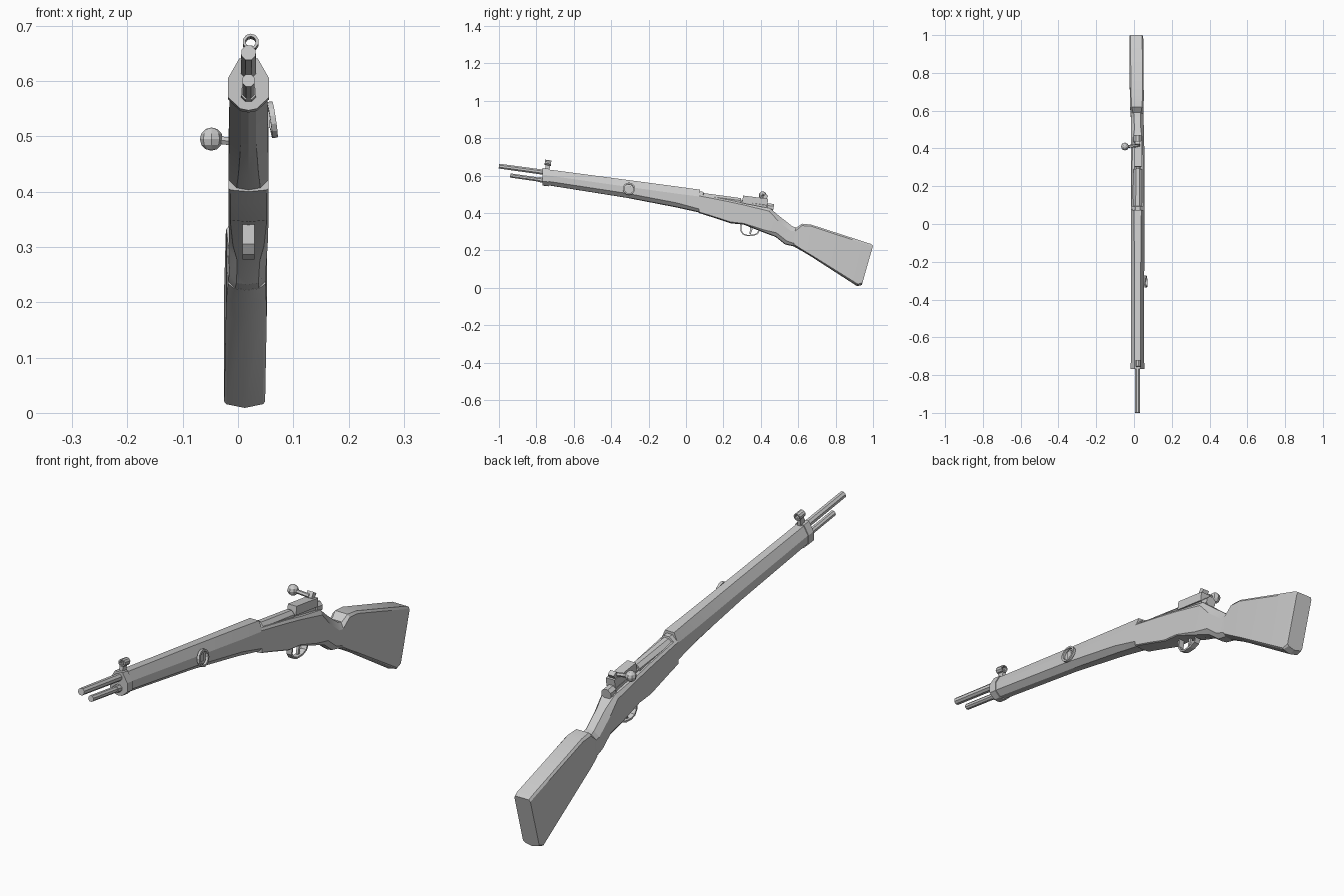
import bpy, bmesh, math
from mathutils import Vector, Matrix

if "Cube" in bpy.data.objects:
    bpy.data.objects.remove(bpy.data.objects["Cube"])

CX = 0.019  # middle of the gun across x

grey = bpy.data.materials.new("light_grey")
grey.use_nodes = True
colour = (0.6, 0.6, 0.6, 1)
grey.diffuse_color = colour
grey.node_tree.nodes["Principled BSDF"].inputs["Base Color"].default_value = colour


def finish(name, bm, smooth=None):
    bmesh.ops.recalc_face_normals(bm, faces=bm.faces)
    mesh = bpy.data.meshes.new(name)
    bm.to_mesh(mesh)
    bm.free()
    mesh.materials.append(grey)
    ob = bpy.data.objects.new(name, mesh)
    bpy.context.collection.objects.link(ob)
    if smooth:
        bpy.ops.object.select_all(action="DESELECT")
        ob.select_set(True)
        bpy.context.view_layer.objects.active = ob
        bpy.ops.object.shade_smooth_by_angle(angle=math.radians(smooth))
    return ob


def loft(name, rings, closed=False, smooth=None):
    """Skin a list of equal-length point rings."""
    bm = bmesh.new()
    loops = [[bm.verts.new(p) for p in ring] for ring in rings]
    pairs = list(zip(loops, loops[1:]))
    if closed:
        pairs.append((loops[-1], loops[0]))
    else:
        bm.faces.new(loops[0])
        bm.faces.new(loops[-1])
    n = len(loops[0])
    for a, b in pairs:
        for i in range(n):
            j = (i + 1) % n
            bm.faces.new((a[i], a[j], b[j], b[i]))
    return finish(name, bm, smooth)


def rod(name, stations, sides=8, smooth=None):
    """Turned part through (point, radius) stations."""
    axis = (Vector(stations[-1][0]) - Vector(stations[0][0])).normalized()
    turn = axis.to_track_quat("Z", "X")
    angles = [math.tau * (i + 0.5) / sides for i in range(sides)]
    rings = [[Vector(p) + turn @ Vector((r * math.cos(a), r * math.sin(a), 0))
              for a in angles] for p, r in stations]
    return loft(name, rings, smooth=smooth)


def ring(name, centre, axis, major, width, depth, sides=12):
    """Square-sectioned ring around an axis."""
    turn = Vector(axis).to_track_quat("Z", "X")
    rings = []
    for i in range(sides):
        a = math.tau * i / sides
        rings.append([Vector(centre) + turn @ Vector((r * math.cos(a), r * math.sin(a), h))
                      for r, h in ((major, -depth), (major, depth),
                                   (major - width, depth), (major - width, -depth))])
    return loft(name, rings, closed=True)


def box(name, centre, size, tilt=0.0):
    bm = bmesh.new()
    mat = (Matrix.Translation(centre) @ Matrix.Rotation(tilt, 4, "X")
           @ Matrix.Diagonal((*size, 1)))
    bmesh.ops.create_cube(bm, size=1, matrix=mat)
    return finish(name, bm)


def section(top, bottom, half, flat_top, flat_bottom, hi, lo, cx=CX):
    """Chamfered cross-section between a top and a bottom (y, z) point."""
    t, b = Vector((0, *top)), Vector((0, *bottom))
    right = [(flat_top, 1), (1, hi), (1, lo), (flat_bottom, 0.03)]
    outline = right + [(0, 0)] + [(-x, f) for x, f in reversed(right)]
    return [b.lerp(t, f) + Vector((cx + x * half, 0, 0)) for x, f in outline]


# Wooden fore-end with its handguard
fore = (0.45, 0.4, 0.62, 0.25)
loft("fore_end", [
    section((-0.76, 0.636), (-0.76, 0.552), 0.034, *fore),
    section((-0.32, 0.578), (-0.32, 0.482), 0.035, *fore),
    section((-0.05, 0.542), (-0.05, 0.43), 0.036, 0.5, 0.5, 0.66, 0.22),
    section((0.075, 0.525), (0.075, 0.402), 0.036, 0.55, 0.6, 0.7, 0.15),
], smooth=20)
loft("front_band", [
    section((y, z + 0.004), (y, z - 0.09), 0.037, *fore)
    for y, z in ((-0.767, 0.637), (-0.735, 0.633))])

# Receiver section of the stock, running into the wrist
body = (0.8, 0.9, 0.92, 0.06)
loft("receiver_stock", [
    section((0.07, 0.5), (0.07, 0.4), 0.036, *body),
    section((0.14, 0.487), (0.14, 0.378), 0.036, *body),
    section((0.24, 0.468), (0.24, 0.345), 0.036, *body),
    section((0.32, 0.45), (0.31, 0.338), 0.036, *body),
    section((0.45, 0.425), (0.41, 0.298), 0.035, 0.7, 0.8, 0.88, 0.1),
    section((0.5, 0.383), (0.48, 0.272), 0.034, 0.5, 0.6, 0.75, 0.2),
    section((0.57, 0.328), (0.53, 0.232), 0.033, 0.5, 0.6, 0.75, 0.2, 0.017),
    section((0.592, 0.322), (0.585, 0.22), 0.034, 0.55, 0.65, 0.8, 0.15, 0.016),
], smooth=20)

# Butt with a slanted end
loft("butt", [
    section((0.585, 0.318), (0.575, 0.222), 0.034, 0.6, 0.65, 0.85, 0.12, 0.016),
    section((0.62, 0.343), (0.62, 0.197), 0.036, 0.75, 0.7, 0.93, 0.06, 0.015),
    section((0.67, 0.338), (0.67, 0.167), 0.037, 0.8, 0.85, 0.95, 0.05, 0.015),
    section((0.985, 0.236), (0.915, 0.009), 0.037, 0.85, 0.9, 0.96, 0.05, 0.012),
    section((1.0, 0.226), (0.94, 0.015), 0.035, 0.85, 0.8, 0.96, 0.06, 0.012),
], smooth=20)

# Barrel and the rod slung beneath it
rod("barrel", [((CX, -1, 0.651), 0.014), ((CX, -0.7, 0.61), 0.015)], smooth=30)
rod("lower_rod", [((CX, -0.94, 0.601), 0.012), ((CX, -0.7, 0.567), 0.012)], smooth=30)
rod("lower_rod_collar", [((CX, -0.79, 0.58), 0.015), ((CX, -0.75, 0.574), 0.015)])

# Hooded front sight
box("sight_post", (CX, -0.74, 0.645), (0.014, 0.024, 0.035), -0.14)
ring("sight_hood", (CX + 0.004, -0.738, 0.669), (0, 1, -0.14), 0.0145, 0.005, 0.017, 10)

# Sling ring on the left side
ring("sling_ring", (0.062, -0.305, 0.53), (1, 0.05, 0.15), 0.033, 0.008, 0.005, 14)
box("sling_ring_mount", (0.054, -0.305, 0.53), (0.008, 0.02, 0.03))

# Breech, bolt and the block above it
rod("breech", [((CX, 0.05, 0.489), 0.031), ((CX, 0.09, 0.485), 0.031),
               ((CX, 0.092, 0.483), 0.026), ((CX, 0.29, 0.458), 0.024)], smooth=20)
rod("bolt", [((CX, 0.28, 0.457), 0.018), ((CX, 0.43, 0.434), 0.018),
             ((CX, 0.435, 0.432), 0.022), ((CX, 0.468, 0.428), 0.022)])
box("action_block", (CX + 0.003, 0.37, 0.468), (0.038, 0.135, 0.034), -0.13)
box("rear_sight_leaf", (CX, 0.425, 0.487), (0.026, 0.02, 0.024), -0.6)

# Bolt handle with a ball end
rod("bolt_handle", [((CX, 0.415, 0.487), 0.008), ((-0.04, 0.41, 0.494), 0.008)], 6)
bm = bmesh.new()
bmesh.ops.create_uvsphere(bm, u_segments=8, v_segments=6, radius=0.021,
                          matrix=Matrix.Translation((-0.048, 0.41, 0.495)))
finish("bolt_knob", bm)

# Trigger guard bent from a flat strip
path = [(0.292, 0.345), (0.29, 0.305), (0.302, 0.286), (0.325, 0.277),
        (0.36, 0.278), (0.385, 0.288), (0.394, 0.305), (0.39, 0.33)]
middle = Vector((0.342, 0.325))
strip = []
for p in path:
    outer = Vector(p)
    inner = outer + (middle - outer).normalized() * 0.007
    strip.append([(CX + s * 0.011, *q) for s, q in
                  ((-1, outer), (1, outer), (1, inner), (-1, inner))])
loft("trigger_guard", strip)

# Curved trigger
loft("trigger", [[(CX + s * 0.005, y + d, z) for s, d in
                  ((-1, -w), (1, -w), (1, w), (-1, w))]
                 for y, z, w in ((0.345, 0.345, 0.008), (0.35, 0.315, 0.006),
                                 (0.342, 0.287, 0.004))])
